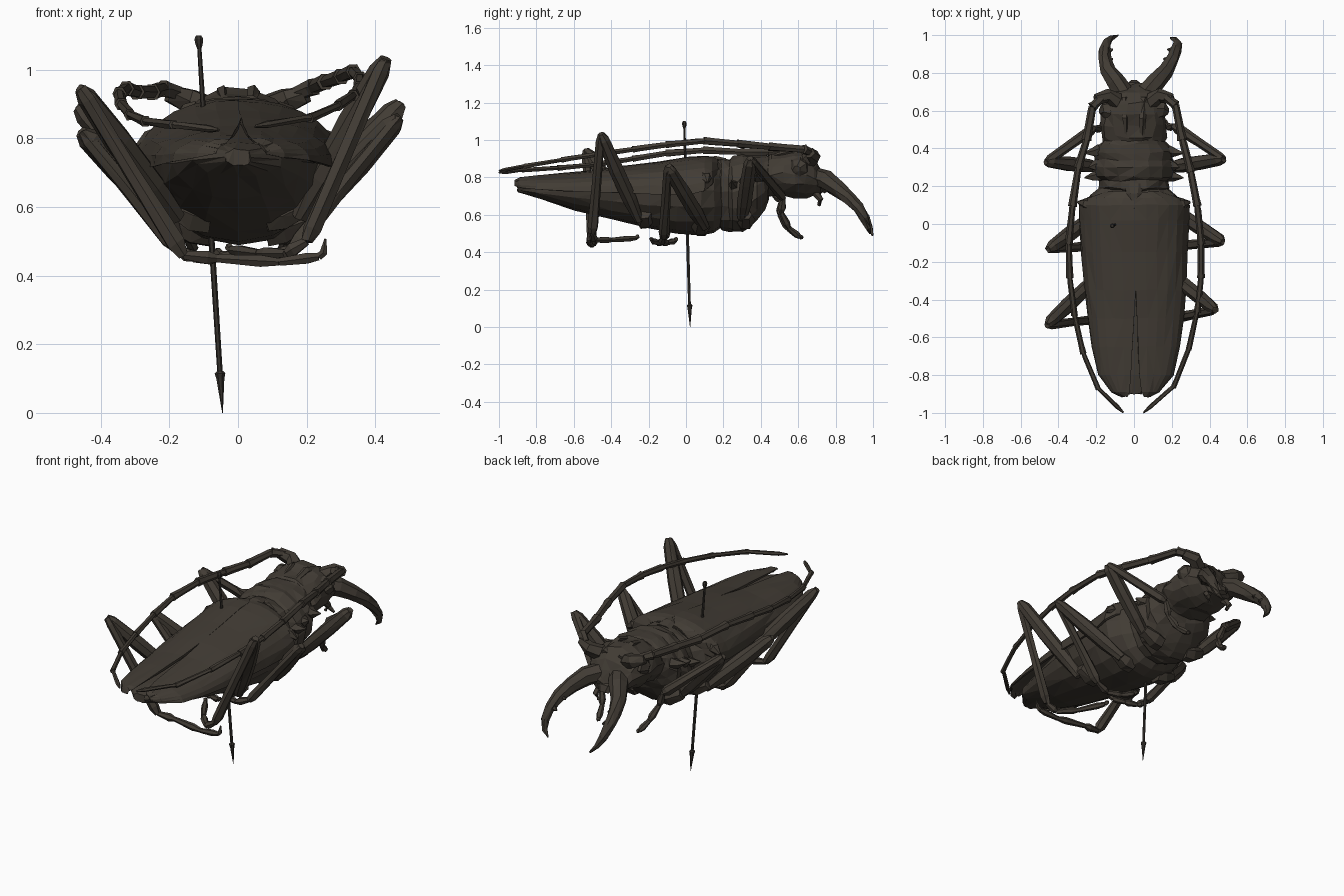
import bpy, bmesh, math, random
from mathutils import Vector

random.seed(4)

def material(name, rgb):
    m = bpy.data.materials.new(name)
    m.diffuse_color = (*rgb, 1)
    return m

SHELL = material("dark brown shell", (0.054, 0.045, 0.035))
PIN = material("dark steel", (0.036, 0.031, 0.026))

def loft(name, rings, mat=SHELL, jitter=0.0):
    """Skin closed rings of equal length and cap both ends."""
    bm = bmesh.new()
    rows = []
    for ring in rings:
        rows.append([bm.verts.new(Vector(p) + Vector([random.uniform(-jitter, jitter) for _ in range(3)]))
                     for p in ring])
    n = len(rows[0])
    for a, b in zip(rows, rows[1:]):
        for i in range(n):
            bm.faces.new((a[i], a[(i + 1) % n], b[(i + 1) % n], b[i]))
    bm.faces.new(rows[0])
    bm.faces.new(rows[-1])
    bmesh.ops.triangulate(bm, faces=bm.faces[:])
    bmesh.ops.recalc_face_normals(bm, faces=bm.faces[:])
    mesh = bpy.data.meshes.new(name)
    bm.to_mesh(mesh)
    bm.free()
    mesh.materials.append(mat)
    ob = bpy.data.objects.new(name, mesh)
    bpy.context.collection.objects.link(ob)
    return ob

def hull(name, sections, sides=16, jitter=0.006):
    """Body segment from (y, half width, bottom, top, height of widest point)."""
    rings = []
    for y, w, zb, zt, zm in sections:
        ring = []
        for i in range(sides):
            a = math.tau * i / sides
            s = math.sin(a)
            ring.append((w * math.cos(a), y, zm + s * ((zt - zm) if s > 0 else (zm - zb))))
        rings.append(ring)
    return loft(name, rings, SHELL, jitter)

def tube(name, path, radii, sides=6, mat=SHELL, jitter=0.0, tall=1.0):
    """Tapered limb along a path; tall stretches the section upward."""
    pts = [Vector(p) for p in path]
    rings = []
    for i, p in enumerate(pts):
        d = (pts[min(i + 1, len(pts) - 1)] - pts[max(i - 1, 0)]).normalized()
        side = d.cross(Vector((0, 0, 1)))
        side = side.normalized() if side.length > 0.05 else Vector((1, 0, 0))
        up = side.cross(d).normalized()
        rings.append([p + radii[i] * (side * math.cos(math.tau * k / sides)
                      + up * tall * math.sin(math.tau * k / sides)) for k in range(sides)])
    return loft(name, rings, mat, jitter)

# Body segments
hull("abdomen", [(-0.9, .04, .72, .77, .745), (-0.8, .13, .69, .79, .74), (-0.6, .19, .625, .81, .73),
                 (-0.4, .225, .575, .835, .73), (-0.2, .25, .53, .865, .73), (-0.05, .265, .50, .885, .73),
                 (0.08, .265, .49, .895, .73), (0.15, .23, .50, .89, .73), (0.2, .17, .54, .88, .72)], jitter=.004)
hull("pronotum", [(0.17, .165, .54, .88, .72), (0.19, .185, .52, .905, .72), (0.23, .18, .51, .90, .72),
                  (0.25, .215, .505, .91, .72), (0.30, .22, .505, .925, .73), (0.34, .205, .525, .92, .74),
                  (0.38, .215, .57, .925, .76), (0.42, .19, .63, .92, .78), (0.44, .165, .67, .915, .80)])
hull("head", [(0.42, .16, .69, .91, .80), (0.46, .17, .69, .92, .81), (0.52, .175, .70, .935, .82),
              (0.58, .17, .69, .95, .82), (0.64, .16, .69, .945, .82), (0.69, .14, .70, .89, .80),
              (0.72, .11, .71, .83, .77), (0.74, .05, .73, .79, .76)], 14, .009)

# Wing cases: shells that part toward the tail
for side, label in ((-1, "left"), (1, "right")):
    rings = []
    for y, inner, outer, top, rim in [(-0.915, .045, .075, .785, .755), (-0.89, .033, .13, .80, .745),
                                      (-0.8, .022, .20, .81, .735), (-0.65, .015, .235, .825, .725),
                                      (-0.5, .008, .255, .84, .72), (-0.35, .0, .27, .86, .715),
                                      (-0.15, .0, .283, .885, .71), (0.02, .0, .292, .91, .71),
                                      (0.10, .0, .295, .915, .73), (0.14, .0, .25, .91, .76),
                                      (0.17, .0, .15, .90, .80)]:
        cx = 0.008 if y < -0.3 else 0.0
        arc = []
        for k in range(8):
            a = math.pi / 2 * k / 7
            arc.append((math.sin(a), math.cos(a) ** 0.9 if k < 7 else 0.0))
        outer_pts = [(cx + side * (inner + (outer - inner) * u), y, rim + (top - rim) * v) for u, v in arc]
        inner_pts = [(cx + side * (inner + (outer - inner) * u * .95), y, rim + (top - rim) * v * .87) for u, v in arc]
        rings.append(outer_pts + inner_pts[::-1])
    loft(label + "_wing_case", rings, SHELL, .003)

# Scutellum between the wing cases
tube("scutellum", [(0, .21, .885), (0, .16, .90), (0, .08, .905)], [.05, .04, .006], 6, tall=.4)

# Pronotum spines, shoulder points, feelers and leg bases, mirrored
for s, label in ((-1, "left"), (1, "right")):
    for i, (y, reach, z) in enumerate([(0.25, .262, .76), (0.305, .24, .78), (0.38, .265, .80)]):
        tube(f"{label}_spine_{i}", [(s * .18, y + .01, z), (s * .215, y, z), (s * reach, y - .005, z + .015)],
             [.035, .025, .003], 5)
    tube(label + "_shoulder", [(s * .22, .09, .80), (s * .26, .11, .795), (s * .295, .115, .775)],
         [.04, .03, .008], 6)
    tube(label + "_eye", [(s * .12, .6, .85), (s * .155, .6, .85), (s * .178, .59, .845)],
         [.06, .05, .02], 7, jitter=.004)
    tube(label + "_antenna_socket", [(s * .09, .65, .885), (s * .14, .68, .91), (s * .2, .66, .93)],
         [.045, .04, .028], 6, jitter=.004)
    tube(label + "_palp", [(s * .06, .69, .72), (s * .075, .72, .68), (s * .06, .71, .65)],
         [.022, .016, .01], 5)
    # Low ridge on the head beside the central groove
    tube(label + "_head_ridge", [(s * .04, .46, .91), (s * .045, .56, .935), (s * .05, .67, .90)],
         [.012, .02, .02], 5, jitter=.004)
    # Leg bases under the thorax
    for name, y, z in (("front", .32, .57), ("middle", .08, .535), ("hind", -.22, .575)):
        tube(f"{label}_{name}_leg_base", [(s * .08, y, z - .01), (s * .13, y, z), (s * .2, y, z + .03)],
             [.045, .05, .03], 6, jitter=.004)
tube("upper_lip", [(0, .70, .76), (0, .735, .745), (0, .75, .72)], [.06, .05, .03], 6, tall=.5)

# Curved jaws with a blunt inner tooth
JAW_R = [.052, .052, .043, .036, .030, .023, .014, .004]
for label, path in (
        ("left", [(-.055, .69, .80), (-.095, .75, .785), (-.14, .81, .74), (-.157, .87, .69),
                  (-.157, .92, .64), (-.145, .96, .58), (-.12, .985, .53), (-.085, .998, .49)]),
        ("right", [(.055, .69, .80), (.11, .75, .785), (.165, .81, .74), (.20, .87, .69),
                   (.222, .92, .64), (.23, .955, .58), (.22, .975, .53), (.19, .985, .50)])):
    tube(label + "_jaw", path, JAW_R, 7, jitter=.003)
    s = -1 if label == "left" else 1
    for i in (3, 4):
        x, y, z = path[i]
        tube(f"{label}_jaw_tooth_{i}", [(x - s * .01, y, z), (x - s * .03, y, z), (x - s * .045, y + .005, z - .005)],
             [.02, .015, .004], 5)

# Segmented antennae swept back along the body
ANTENNAE = {
    "left": [(-.17, .67, .93), (-.22, .62, .945), (-.25, .45, .935), (-.295, .3, .935), (-.325, .1, .945),
             (-.345, -.1, .93), (-.34, -.28, .90), (-.315, -.48, .87), (-.27, -.68, .85),
             (-.19, -.87, .84), (-.06, -.995, .825)],
    "right": [(.17, .67, .93), (.22, .63, .95), (.255, .45, .965), (.30, .28, .98), (.335, .1, .995),
              (.355, -.1, .975), (.355, -.28, .95), (.335, -.46, .925), (.29, -.66, .895),
              (.21, -.86, .86), (.055, -.995, .835)]}
for label, path in ANTENNAE.items():
    for i, (a, b) in enumerate(zip(path, path[1:])):
        a, b = Vector(a), Vector(b)
        r = .028 - .0016 * i
        tip = .004 if i == 9 else r
        tube(f"{label}_antenna_{i}", [a, a.lerp(b, .15), a.lerp(b, .8), b + (b - a) * .03],
             [r * .75, r * .8, r * .88, tip], 6, jitter=.0015)

# Legs: hip, knee, ankle, then the toe path
LEGS = {
    "right_front": [(.17, .30, .58), (.475, .345, .90), (.21, .52, .69), (.18, .51, .61), (.15, .55, .53), (.13, .61, .48)],
    "left_front": [(-.17, .30, .58), (-.465, .33, .89), (-.21, .51, .68), (-.18, .50, .60), (-.15, .55, .52), (-.13, .61, .48)],
    "right_middle": [(.17, .10, .53), (.47, -.095, .86), (.16, -.12, .48), (.08, -.13, .45), (.0, -.10, .45), (-.05, -.06, .46)],
    "left_middle": [(-.17, .07, .53), (-.455, -.135, .82), (-.18, -.11, .48), (-.13, -.13, .45), (-.06, -.15, .45), (.0, -.18, .46)],
    "right_hind": [(.18, -.25, .57), (.43, -.455, 1.03), (.20, -.50, .50), (.14, -.49, .465), (.06, -.40, .465), (-.02, -.27, .475)],
    "left_hind": [(-.18, -.27, .57), (-.46, -.535, .945), (-.16, -.50, .46), (-.06, -.49, .45), (.12, -.51, .44), (.235, -.52, .455)],
}
for name, pts in LEGS.items():
    hip, knee, ankle = (Vector(p) for p in pts[:3])
    tube(name + "_thigh", [hip, hip.lerp(knee, .25), hip.lerp(knee, .6), hip.lerp(knee, .93), knee],
         [.026, .038, .040, .033, .018], 7, jitter=.003)
    tube(name + "_shin", [knee, knee.lerp(ankle, .07), knee.lerp(ankle, .5), knee.lerp(ankle, .93), ankle],
         [.016, .024, .024, .028, .018], 6, jitter=.003)
    foot = [ankle] + [Vector(p) for p in pts[3:]]
    for i, (a, b) in enumerate(zip(foot, foot[1:])):
        tube(f"{name}_foot_{i}", [a, a.lerp(b, .7), b], [.013, .022 - .002 * i, .012], 6)
    # Claw hooked upward at the end of the foot
    end = foot[-1]
    d = (end - foot[-2]).normalized()
    rise = .05 if name == "left_hind" else .015
    tube(name + "_claw", [end, end + d * .015 + Vector((0, 0, .01)), end + d * .02 + Vector((0, 0, rise))],
         [.012, .012, .003], 5)

# Mounting pin leaning through the body
top, foot = Vector((-.115, -.01, 1.10)), Vector((-.045, .022, 0))
def pin_at(z):
    return top.lerp(foot, (1.10 - z) / 1.10)
tube("pin_upper", [pin_at(z) for z in (1.08, .86)], [.006, .008], 6, PIN)
tube("pin_lower", [pin_at(z) for z in (.54, .11)], [.009, .008], 6, PIN)
tube("pin_head", [pin_at(z) for z in (1.10, 1.09, 1.075, 1.06)], [.008, .013, .011, .006], 7, PIN)
tube("pin_point", [pin_at(z) for z in (.122, .115, .10, .0)], [.009, .016, .012, .001], 7, PIN)
